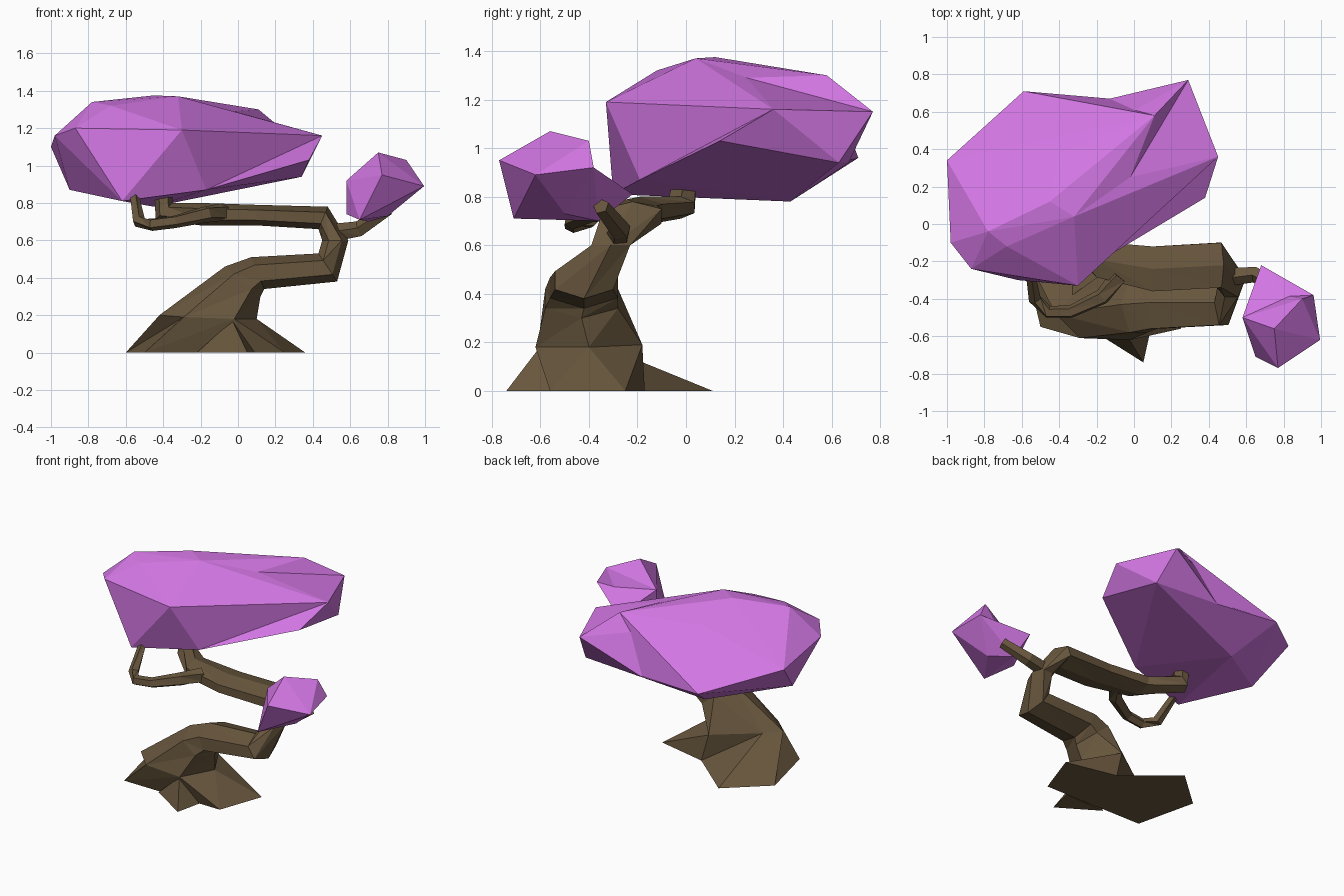
import bpy, bmesh, math
from mathutils import Vector

cube = bpy.data.objects.get("Cube")
if cube:
    bpy.data.objects.remove(cube, do_unlink=True)


def material(name, color):
    mat = bpy.data.materials.new(name)
    mat.use_nodes = True
    mat.diffuse_color = color
    bsdf = next(n for n in mat.node_tree.nodes if n.type == 'BSDF_PRINCIPLED')
    bsdf.inputs["Base Color"].default_value = color
    bsdf.inputs["Roughness"].default_value = 0.9
    return mat


BARK = material("brown bark", (0.14, 0.095, 0.048, 1))
LEAF = material("pink purple leaves", (0.64, 0.18, 0.76, 1))


def finish(name, bm, mat):
    bmesh.ops.recalc_face_normals(bm, faces=bm.faces)
    mesh = bpy.data.meshes.new(name)
    bm.to_mesh(mesh)
    bm.free()
    mesh.materials.append(mat)
    obj = bpy.data.objects.new(name, mesh)
    bpy.context.collection.objects.link(obj)
    return obj


def faceted_hull(name, points, mat):
    """Flat-sided solid wrapped around its corner points."""
    bm = bmesh.new()
    for p in points:
        bm.verts.new(p)
    bmesh.ops.convex_hull(bm, input=bm.verts[:])
    loose = [v for v in bm.verts if not v.link_faces]
    bmesh.ops.delete(bm, geom=loose, context='VERTS')
    return finish(name, bm, mat)


def loft(name, rings, mat):
    """Skin a list of equal rings with triangles and close both ends."""
    bm = bmesh.new()
    loops = [[bm.verts.new(p) for p in ring] for ring in rings]
    n = len(loops[0])
    for a, b in zip(loops, loops[1:]):
        for i in range(n):
            j = (i + 1) % n
            bm.faces.new((a[i], a[j], b[j]))
            bm.faces.new((a[i], b[j], b[i]))
    bm.faces.new(loops[0])
    bm.faces.new(loops[-1])
    return finish(name, bm, mat)


def section(x0, z0, x1, z1, y, half, sides=6):
    """Ring between two silhouette points, with a depth centre and half depth."""
    a, b = Vector((x0, y, z0)), Vector((x1, y, z1))
    ring = []
    for i in range(sides):
        t = math.tau * i / sides
        s = math.sin(t) / math.sin(math.pi / 3)
        ring.append((a + b) / 2 + (b - a) / 2 * math.cos(t) + Vector((0, s * half, 0)))
    return ring


def twig(name, path, radii, sides=5):
    pts = [Vector(p) for p in path]
    rings = []
    for i, p in enumerate(pts):
        d = (pts[min(i + 1, len(pts) - 1)] - pts[max(i - 1, 0)]).normalized()
        u = d.cross(Vector((0.3, 1, 0.2))).normalized()
        v = d.cross(u)
        rings.append([p + (u * math.cos(math.tau * k / sides)
                           + v * math.sin(math.tau * k / sides)) * radii[i]
                      for k in range(sides)])
    return loft(name, rings, BARK)


# Trunk: spreading foot, leans right, turns back at the elbow, runs left
foot = [(0.36, -0.25, 0), (0.00, -0.17, 0), (-0.33, 0.11, 0),
        (-0.60, -0.13, 0), (-0.50, -0.55, 0), (0.25, -0.56, 0)]
collar = [(0.10, -0.40, 0.18), (-0.05, -0.18, 0.19), (-0.33, -0.38, 0.20),
          (-0.42, -0.48, 0.20), (-0.29, -0.61, 0.19), (-0.02, -0.62, 0.18)]
loft("trunk", [foot, collar] + [section(*s) for s in (
    (-0.07, 0.46, 0.12, 0.30, -0.43, 0.15),
    (0.07, 0.51, 0.14, 0.34, -0.42, 0.14),
    (0.43, 0.53, 0.53, 0.38, -0.42, 0.12),
    (0.45, 0.60, 0.59, 0.60, -0.31, 0.08),
    (0.43, 0.66, 0.48, 0.78, -0.22, 0.12),
    (0.10, 0.68, 0.10, 0.79, -0.24, 0.12),
    (-0.20, 0.68, -0.20, 0.80, -0.19, 0.095),
    (-0.44, 0.71, -0.35, 0.80, -0.02, 0.055),
    (-0.45, 0.90, -0.35, 0.90, 0.00, 0.045))], BARK)

# Root pointing forward
faceted_hull("front_root", [(0.05, -0.74, 0), (-0.22, -0.57, 0), (0.09, -0.56, 0),
                            (-0.03, -0.61, 0.17), (-0.05, -0.45, 0.1)], BARK)

# Thin branches
twig("side_branch", [(-0.08, -0.28, 0.75), (-0.17, -0.39, 0.74), (-0.34, -0.47, 0.70),
                     (-0.46, -0.47, 0.685), (-0.53, -0.40, 0.70), (-0.56, -0.24, 0.86)],
     [0.05, 0.045, 0.035, 0.035, 0.035, 0.025])
twig("small_branch", [(0.52, -0.28, 0.64), (0.65, -0.27, 0.66), (0.80, -0.35, 0.76)],
     [0.05, 0.045, 0.035])

# Large canopy: main mass, back crest, right lobe and a low ledge
right_tip, right_low = (0.45, 0.36, 1.16), (0.34, 0.63, 0.94)
back_left, back_low = (-0.59, 0.71, 0.96), (-0.13, 0.67, 0.94)
back_tip, bottom = (0.29, 0.77, 1.15), (-0.45, 0.43, 0.78)
front_low, left_tip = (-0.17, -0.19, 0.87), (-1.00, 0.34, 1.10)
crest, valley = (0.11, 0.58, 1.30), (-0.02, 0.25, 1.29)
back_slope = (-0.40, 0.38, 1.27)
top_front, top_back = (-0.32, 0.04, 1.37), (-0.45, 0.12, 1.375)
faceted_hull("large_canopy", [
    (-0.30, -0.33, 1.19), (-0.87, -0.24, 1.20), (-0.62, -0.30, 0.81),
    (-0.98, -0.10, 1.16), (-0.90, 0.10, 0.87), (-0.68, -0.12, 1.32),
    (-0.78, -0.04, 1.34), left_tip, back_left, top_front, top_back, right_tip,
    right_low, back_low, bottom, front_low, valley, back_slope], LEAF)
faceted_hull("canopy_crest", [left_tip, back_left, back_low, back_slope, crest,
                              valley, top_front, top_back, bottom], LEAF)
faceted_hull("canopy_back_lobe", [back_tip, crest, valley, back_slope,
                                  back_low, right_low], LEAF)
faceted_hull("canopy_right_lobe", [back_tip, right_tip, valley, top_front,
                                   back_low, right_low], LEAF)
faceted_hull("canopy_ledge", [(0.38, 0.14, 1.03), right_tip, right_low,
                              front_low, bottom], LEAF)

# Small canopy with a spike toward the back
side_low, side_mid = (0.70, -0.36, 0.70), (0.96, -0.38, 0.92)
left_high = (0.58, -0.50, 0.92)
faceted_hull("small_canopy", [
    (0.77, -0.77, 0.95), (0.75, -0.56, 1.07), (0.90, -0.40, 1.03),
    (0.995, -0.62, 0.89), (0.65, -0.71, 0.71), (0.58, -0.50, 0.74),
    (0.80, -0.50, 0.73), side_low, side_mid, left_high], LEAF)
faceted_hull("small_canopy_spike", [(0.68, -0.22, 0.81), (0.84, -0.39, 0.92),
                                    (0.58, -0.50, 0.74), side_low, side_mid,
                                    left_high], LEAF)
